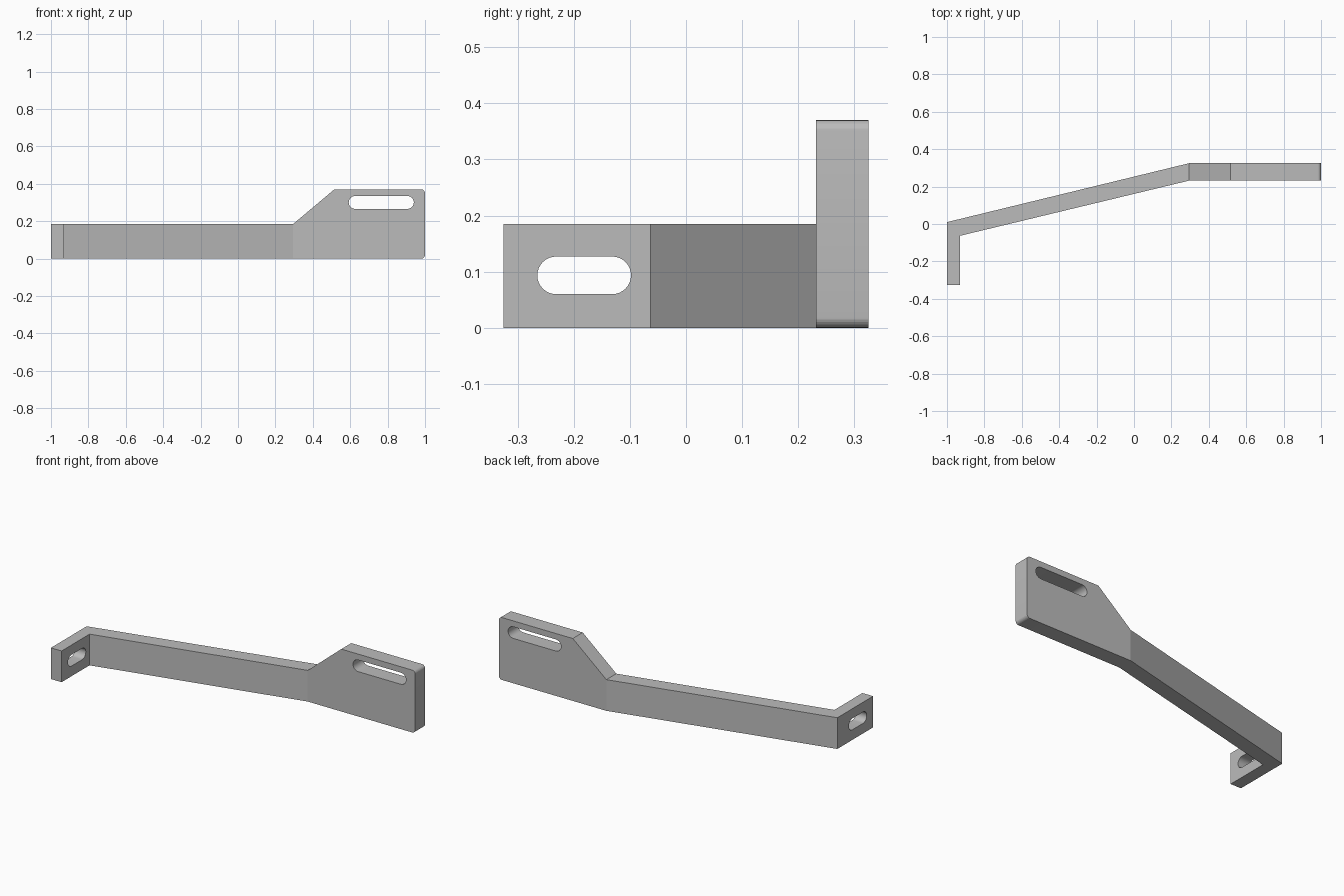
import bpy, bmesh, math
from mathutils import Vector

if "Cube" in bpy.data.objects:
    bpy.data.objects.remove(bpy.data.objects["Cube"], do_unlink=True)

metal = bpy.data.materials.new("grey metal")
metal.use_nodes = True
grey = (0.5, 0.5, 0.5, 1)
metal.diffuse_color = grey
metal.node_tree.nodes["Principled BSDF"].inputs["Base Color"].default_value = grey


def prism(name, outline, to_3d, start, end):
    """Extrude a 2D outline between two depths along the remaining axis."""
    bm = bmesh.new()
    face = bm.faces.new([bm.verts.new(to_3d(u, v, start)) for u, v in outline])
    out = bmesh.ops.extrude_face_region(bm, geom=[face])
    verts = [g for g in out["geom"] if isinstance(g, bmesh.types.BMVert)]
    step = Vector(to_3d(0, 0, end)) - Vector(to_3d(0, 0, start))
    bmesh.ops.translate(bm, verts=verts, vec=step)
    bmesh.ops.recalc_face_normals(bm, faces=bm.faces)
    mesh = bpy.data.meshes.new(name)
    bm.to_mesh(mesh)
    bm.free()
    obj = bpy.data.objects.new(name, mesh)
    bpy.context.collection.objects.link(obj)
    mesh.materials.append(metal)
    return obj


def arc(u, v, radius, first, last, steps):
    angles = [math.radians(first + (last - first) * i / steps) for i in range(steps + 1)]
    return [(u + radius * math.cos(a), v + radius * math.sin(a)) for a in angles]


def slot(u0, u1, v0, v1):
    r, mid = (v1 - v0) / 2, (v0 + v1) / 2
    return arc(u1 - r, mid, r, -90, 90, 16) + arc(u0 + r, mid, r, 90, 270, 16)


def combine(target, cutter, operation):
    cutter.hide_render = True
    mod = target.modifiers.new(operation.lower(), "BOOLEAN")
    mod.operation, mod.object, mod.solver = operation, cutter, "EXACT"
    bpy.context.view_layer.objects.active = target
    bpy.ops.object.modifier_apply(modifier=mod.name)
    bpy.data.objects.remove(cutter, do_unlink=True)


def plan(u, v, d):
    return (u, v, d)


def front(u, v, d):
    return (u, d, v)


def side(u, v, d):
    return (d, u, v)


# Bent strap seen from above: foot, sloping arm and end plate
bend, height, top, corner = 0.295, 0.185, 0.37, 0.02
bracket = prism("bracket", [
    (-1, -0.325), (-0.93, -0.325), (-0.93, -0.063), (bend, 0.232),
    (1.2, 0.232), (1.2, 0.325), (bend, 0.325), (-1, 0.01)], plan, -0.2, 0.6)

# Front silhouette: low arm rising to the tall plate with rounded end corners
silhouette = ([(-1.2, 0)]
              + arc(1 - corner, corner, corner, -90, 0, 6)
              + arc(1 - corner, top - corner, corner, 0, 90, 6)
              + [(0.515, top), (bend, height), (-1.2, height)])
combine(bracket, prism("silhouette_cutter", silhouette, front, -1, 1), "INTERSECT")

# Mounting slots through the plate and the foot
combine(bracket, prism("plate_slot_cutter", slot(0.592, 0.94, 0.266, 0.335),
                       front, 0.1, 0.5), "DIFFERENCE")
combine(bracket, prism("foot_slot_cutter", slot(-0.265, -0.098, 0.06, 0.127),
                       side, -1.2, -0.8), "DIFFERENCE")

# Crisp edges, smooth rounded corners and slot ends
bpy.ops.object.select_all(action="DESELECT")
bracket.select_set(True)
bpy.context.view_layer.objects.active = bracket
bpy.ops.object.shade_smooth_by_angle(angle=math.radians(12))
